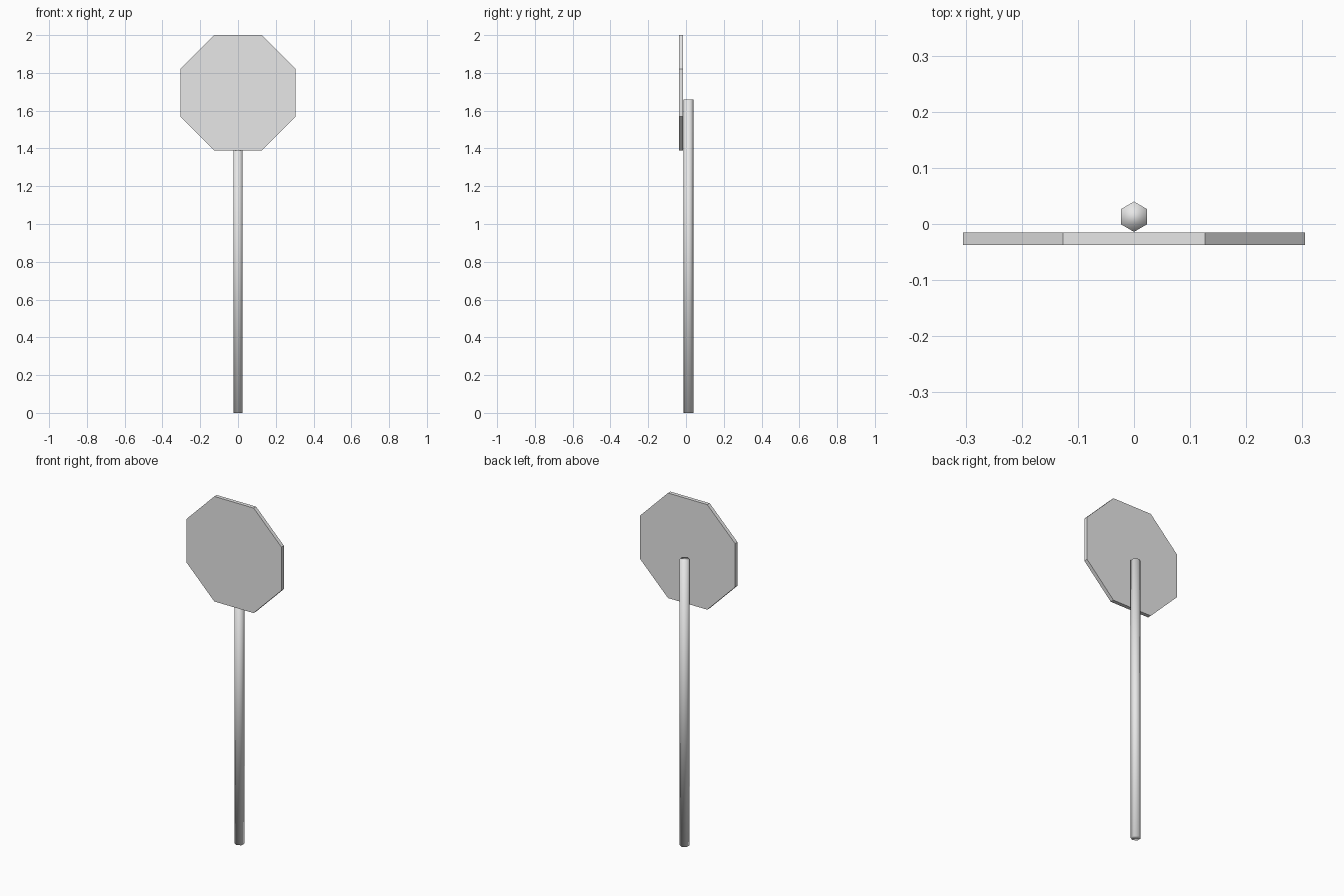
import bpy
import bmesh
from math import cos, sin, pi
from mathutils import Matrix

cube = bpy.data.objects.get("Cube")
if cube:
    bpy.data.objects.remove(cube, do_unlink=True)

# Single grey paint
grey = bpy.data.materials.new("plain grey")
grey.use_nodes = True
colour = (0.8, 0.8, 0.8, 1)
grey.diffuse_color = colour
grey.node_tree.nodes["Principled BSDF"].inputs["Base Color"].default_value = colour


def prism(name, sides, radius, depth, start, matrix, smooth):
    """Regular prism along local z, first corner at angle start."""
    bm = bmesh.new()
    ring = [start + 2 * pi * i / sides for i in range(sides)]
    base = bm.faces.new([bm.verts.new((radius * cos(a), radius * sin(a), 0)) for a in ring])
    top = bmesh.ops.extrude_face_region(bm, geom=[base], use_keep_orig=True)
    moved = [v for v in top["geom"] if isinstance(v, bmesh.types.BMVert)]
    bmesh.ops.translate(bm, verts=moved, vec=(0, 0, depth))
    bm.transform(matrix)
    bmesh.ops.recalc_face_normals(bm, faces=bm.faces)
    for face in bm.faces:
        face.smooth = smooth
    mesh = bpy.data.meshes.new(name)
    bm.to_mesh(mesh)
    bm.free()
    mesh.materials.append(grey)
    obj = bpy.data.objects.new(name, mesh)
    bpy.context.collection.objects.link(obj)
    return obj


# Six-sided post, softly shaded, with a corner facing the front
prism("post", 6, 0.027, 1.66, pi / 2, Matrix.Translation((0, 0.013, 0)), True)

# Flat octagonal plate standing upright against the front of the post
upright = Matrix.Translation((0, -0.015, 1.695)) @ Matrix.Rotation(pi / 2, 4, "X")
prism("sign_plate", 8, 0.305 / cos(pi / 8), 0.022, pi / 8, upright, False)
